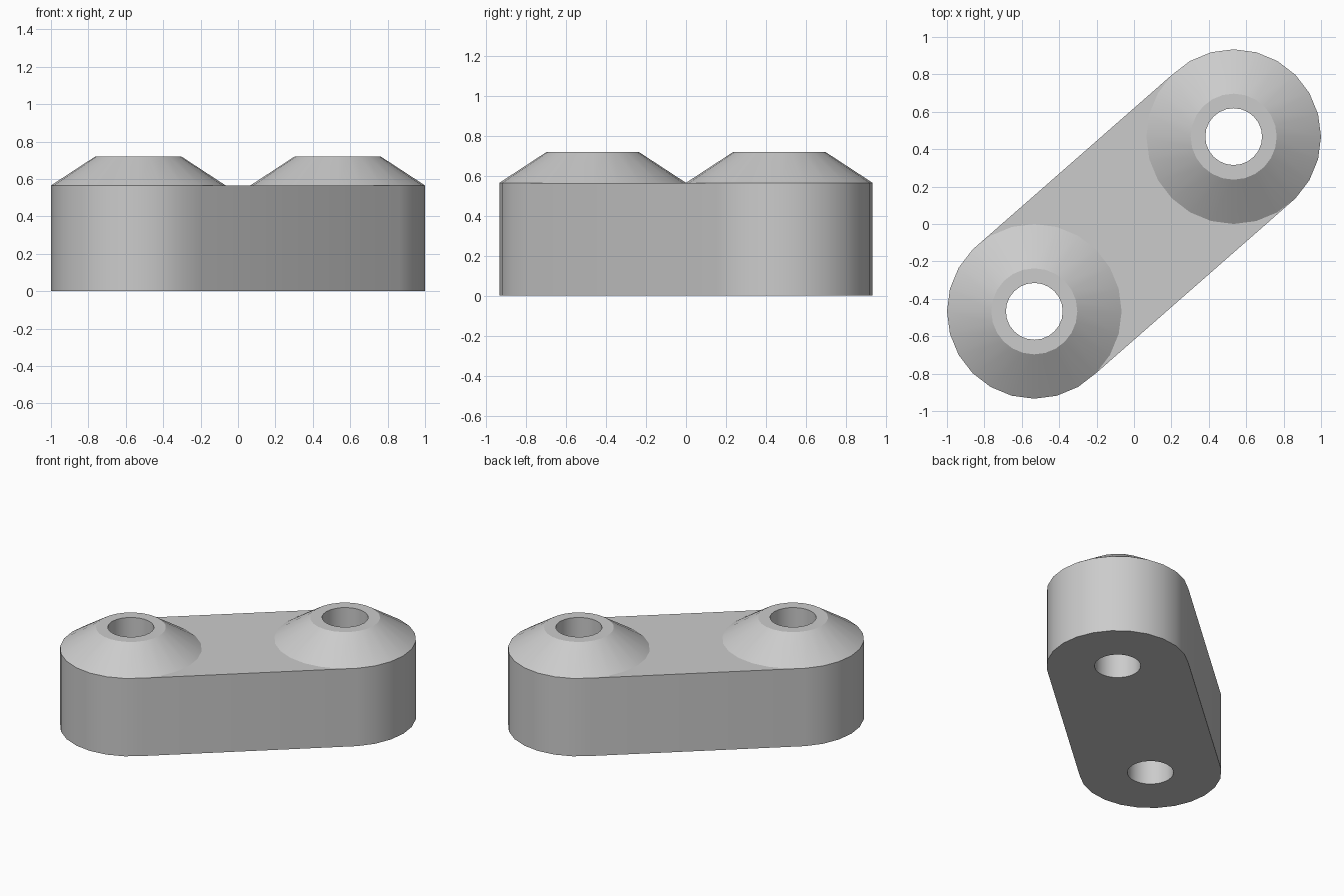
import bpy
import bmesh
from math import cos, sin, tau

cube = bpy.data.objects.get("Cube")
if cube:
    bpy.data.objects.remove(cube, do_unlink=True)

SIDES = 24
CENTRE_X, CENTRE_Y = 0.533, 0.467
OUTER, RIM, BORE = 0.467, 0.23, 0.152
DECK, TOP = 0.565, 0.72

grey = bpy.data.materials.new("light grey")
grey.use_nodes = True
colour = (0.6, 0.6, 0.6, 1)
grey.diffuse_color = colour
grey.node_tree.nodes["Principled BSDF"].inputs["Base Color"].default_value = colour

bm = bmesh.new()


def ring(sign, radius, z):
    return [bm.verts.new((sign * CENTRE_X + radius * cos(tau * i / SIDES),
                          sign * CENTRE_Y + radius * sin(tau * i / SIDES), z))
            for i in range(SIDES)]


def bridge(a, b, start=0, count=SIDES):
    for i in range(start, start + count):
        j, k = i % SIDES, (i + 1) % SIDES
        bm.faces.new((a[j], a[k], b[k], b[j]))


def arc(loop, start):
    return [loop[i % SIDES] for i in range(start, start + SIDES // 2 + 1)]


# Round ends: outer half wall, sloped boss, flat rim and through bore
# The straight walls leave each end at these two opposite corners
LEAVE, JOIN = 9, 21
ends = []
for sign, start in ((1, JOIN), (-1, LEAVE)):
    foot, deck = ring(sign, OUTER, 0), ring(sign, OUTER, DECK)
    rim, bore = ring(sign, RIM, TOP), ring(sign, BORE, TOP)
    bore_foot = ring(sign, BORE, 0)
    bridge(foot, deck, start, SIDES // 2)
    for a, b in ((deck, rim), (rim, bore), (bore, bore_foot), (bore_foot, foot)):
        bridge(a, b)
    ends.append((foot, deck))

(foot_a, deck_a), (foot_b, deck_b) = ends

# Flat web between the ends, above and below
for a, b in ((foot_a, foot_b), (deck_a, deck_b)):
    bm.faces.new(arc(a, LEAVE) + arc(b, JOIN))

# Straight side walls
for i in (LEAVE, JOIN):
    bm.faces.new((foot_a[i], foot_b[i], deck_b[i], deck_a[i]))

bmesh.ops.recalc_face_normals(bm, faces=bm.faces[:])
mesh = bpy.data.meshes.new("link_block")
bm.to_mesh(mesh)
bm.free()
mesh.materials.append(grey)

link = bpy.data.objects.new("link_block", mesh)
bpy.context.collection.objects.link(link)
bpy.context.view_layer.objects.active = link
link.select_set(True)
bpy.ops.object.shade_smooth_by_angle()
